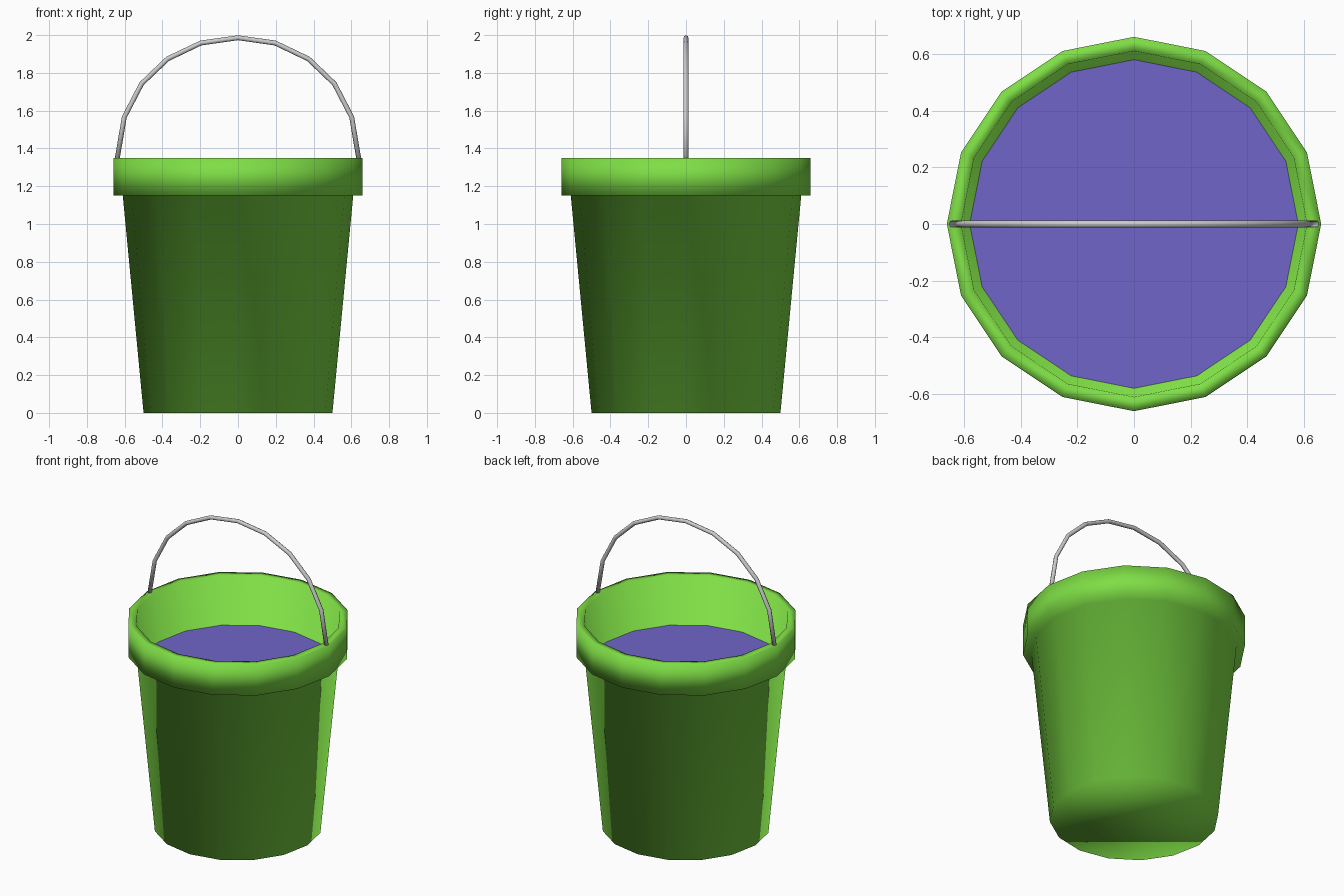
import bpy, bmesh
from math import cos, sin, tau
from mathutils import Vector

if "Cube" in bpy.data.objects:
    bpy.data.objects.remove(bpy.data.objects["Cube"])


def material(name, rgb):
    mat = bpy.data.materials.new(name)
    mat.diffuse_color = (*rgb, 1)
    mat.use_nodes = True
    mat.node_tree.nodes["Principled BSDF"].inputs["Base Color"].default_value = mat.diffuse_color
    return mat


def add_object(name, bm, smooth, mat=None):
    bmesh.ops.recalc_face_normals(bm, faces=bm.faces)
    for f in bm.faces:
        f.smooth = smooth
    mesh = bpy.data.meshes.new(name)
    bm.to_mesh(mesh)
    bm.free()
    if mat:
        mesh.materials.append(mat)
    obj = bpy.data.objects.new(name, mesh)
    bpy.context.collection.objects.link(obj)
    return obj


def skin(bm, rings):
    """Join successive vertex rings and cap both ends."""
    loops = [[bm.verts.new(p) for p in ring] for ring in rings]
    n = len(loops[0])
    for a, b in zip(loops, loops[1:]):
        for i in range(n):
            j = (i + 1) % n
            bm.faces.new((a[i], a[j], b[j], b[i]))
    bm.faces.new(loops[0])
    bm.faces.new(loops[-1])


def circle(r, z, sides=16):
    return [(r * cos(tau * i / sides), r * sin(tau * i / sides), z) for i in range(sides)]


green = material("green_plastic", (0.21, 0.73, 0.06))
blue = material("water_blue", (0.16, 0.13, 0.58))

# Bucket: outer wall, thick rim, inner wall and floor
profile = [(0.5, 0), (0.61, 1.15), (0.66, 1.15), (0.66, 1.35), (0.61, 1.35), (0.48, 0.03)]
bm = bmesh.new()
skin(bm, [circle(r, z) for r, z in profile])
add_object("bucket", bm, True, green)

# Water surface
bm = bmesh.new()
bm.faces.new([bm.verts.new(p) for p in circle(0.58, 1.04)])
add_object("water", bm, False, blue)

# Wire handle: half arc mirrored, swept with an octagonal section
half = [(0.642, 1.33), (0.602, 1.566), (0.51, 1.743), (0.373, 1.874), (0.197, 1.958)]
path = [Vector((x, 0, z)) for x, z in half]
path += [Vector((0, 0, 1.986))] + [Vector((-p.x, 0, p.z)) for p in reversed(path)]
radius, sides, rings = 0.013, 8, []
for i, p in enumerate(path):
    tangent = (path[min(i + 1, len(path) - 1)] - path[max(i - 1, 0)]).normalized()
    normal = Vector((0, 1, 0)).cross(tangent)
    rings.append([p + radius * (cos(tau * k / sides) * normal + sin(tau * k / sides) * Vector((0, 1, 0)))
                  for k in range(sides)])
bm = bmesh.new()
skin(bm, rings)
add_object("handle", bm, True)
